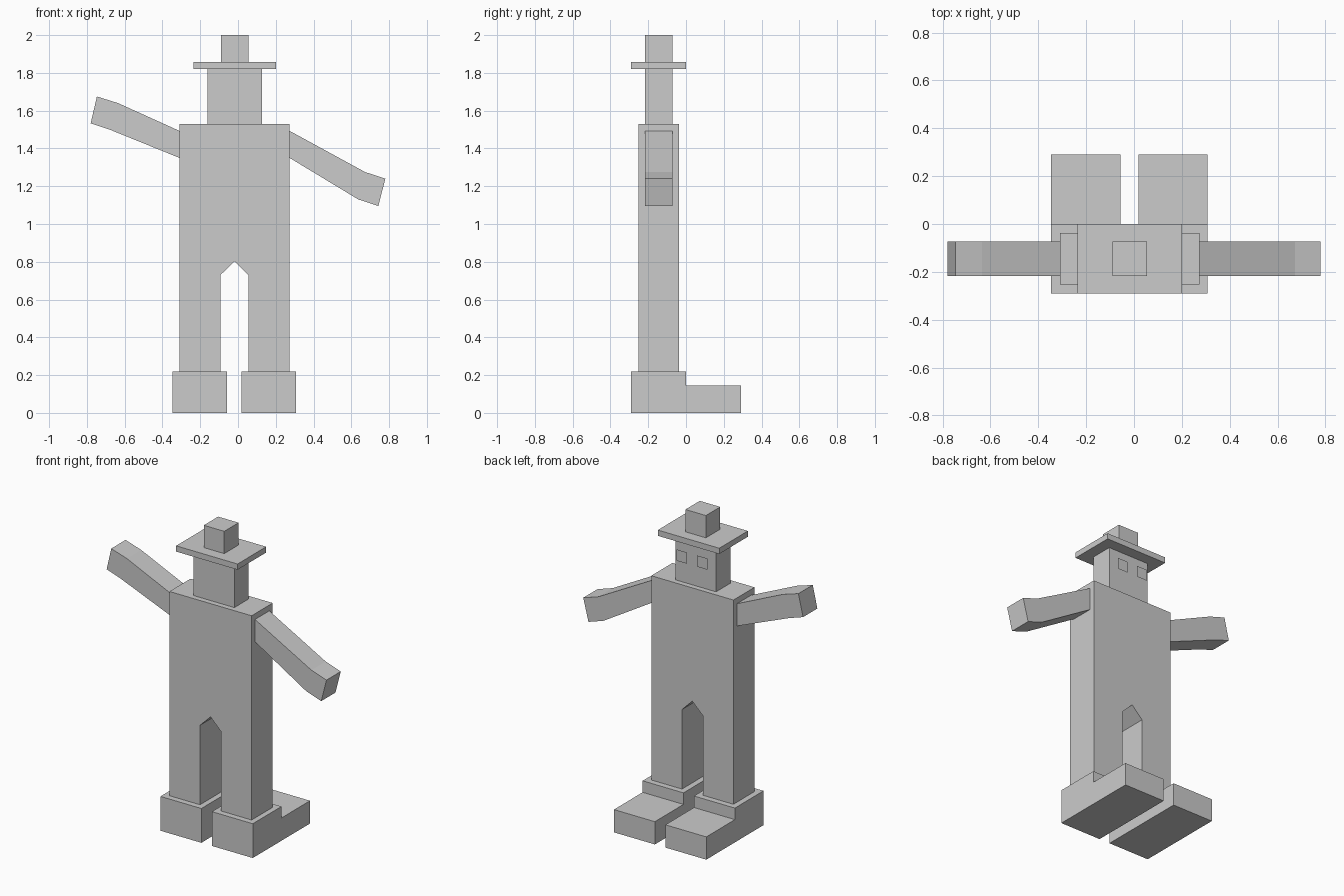
import bpy, bmesh
from mathutils import Vector

if "Cube" in bpy.data.objects:
    bpy.data.objects.remove(bpy.data.objects["Cube"])

CX, CY = -0.018, -0.145   # middle of the torso


def prism(name, profile, axis, lo, hi):
    """Extrude a closed 2D profile: axis 'y' takes (x, z), axis 'x' takes (y, z)."""
    bm = bmesh.new()
    put = (lambda a, b, d: (a, d, b)) if axis == 'y' else (lambda a, b, d: (d, a, b))
    face = bm.faces.new([bm.verts.new(put(a, b, lo)) for a, b in profile])
    new = bmesh.ops.extrude_face_region(bm, geom=[face])['geom']
    shift = Vector(put(0, 0, hi - lo))
    bmesh.ops.translate(bm, vec=shift, verts=[v for v in new if isinstance(v, bmesh.types.BMVert)])
    bmesh.ops.recalc_face_normals(bm, faces=bm.faces)
    mesh = bpy.data.meshes.new(name)
    bm.to_mesh(mesh)
    bm.free()
    bpy.context.collection.objects.link(bpy.data.objects.new(name, mesh))


def block(name, half_x, half_y, z0, z1):
    """Box centred on the torso axis."""
    x0, x1 = CX - half_x, CX + half_x
    prism(name, [(x0, z0), (x1, z0), (x1, z1), (x0, z1)], 'y', CY - half_y, CY + half_y)


# Torso and legs with the pointed gap between them
prism("body", [(-0.31, 0.22), (-0.093, 0.22), (-0.093, 0.73), (CX, 0.803), (0.055, 0.73),
               (0.055, 0.22), (0.273, 0.22), (0.273, 1.53), (-0.31, 1.53)],
      'y', CY - 0.107, CY + 0.107)

# Stepped shoes, toes towards +y
shoe = [(-0.29, 0), (0.29, 0), (0.29, 0.146), (0, 0.146), (0, 0.22), (-0.29, 0.22)]
for side, x0 in (("left", -0.347), ("right", 0.018)):
    prism(side + "_shoe", shoe, 'x', x0, x0 + 0.29)

# Bent arms, one raised and one lowered
prism("raised_arm", [(-0.31, 1.35), (-0.31, 1.493), (-0.635, 1.64), (-0.747, 1.675),
                     (-0.78, 1.533), (-0.68, 1.50)], 'y', CY - 0.0725, CY + 0.0725)
prism("lowered_arm", [(0.273, 1.35), (0.273, 1.493), (0.673, 1.275), (0.78, 1.24),
                      (0.743, 1.095), (0.637, 1.13)], 'y', CY - 0.0725, CY + 0.0725)

# Head and hat
block("head", 0.1445, 0.0725, 1.53, 1.82)
block("hat_brim", 0.218, 0.145, 1.82, 1.857)
block("hat_crown", 0.0725, 0.0725, 1.857, 2.0)

# Flat square eyes just off the face
for side, s in (("left", -1), ("right", 1)):
    xs = sorted((CX + s * 0.036, CX + s * 0.109))
    mesh = bpy.data.meshes.new(side + "_eye")
    mesh.from_pydata([(xs[1], -0.036, 1.676), (xs[0], -0.036, 1.676),
                      (xs[0], -0.036, 1.748), (xs[1], -0.036, 1.748)], [], [(0, 1, 2, 3)])
    bpy.context.collection.objects.link(bpy.data.objects.new(side + "_eye", mesh))
